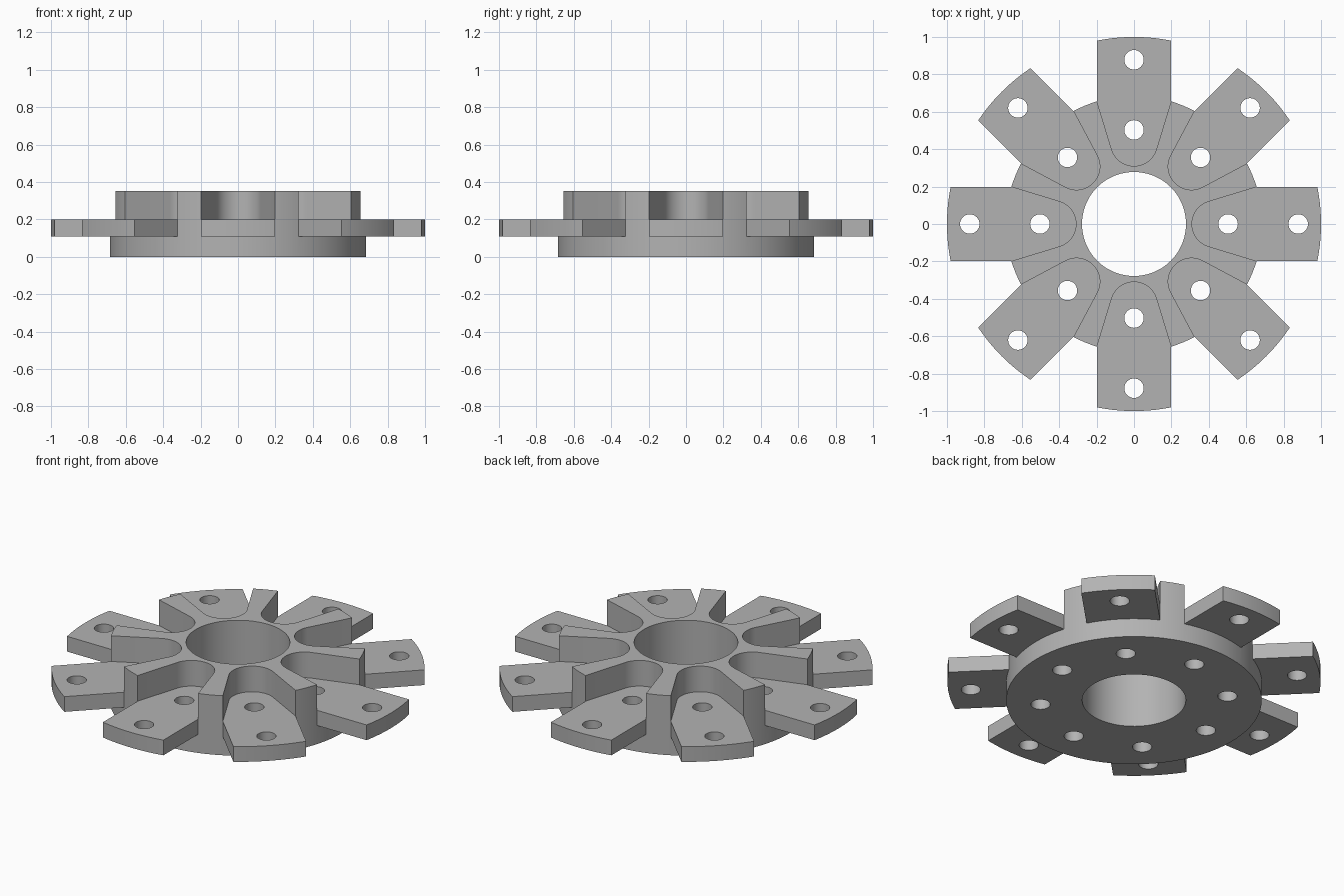
import bpy, bmesh, math
from mathutils import Matrix, Vector

cube = bpy.data.objects.get("Cube")
if cube:
    bpy.data.objects.remove(cube, do_unlink=True)

COUNT = 8
HUB_R, BORE_R, HUB_TOP = 0.685, 0.278, 0.352
BLADE_LOW, BLADE_TOP = 0.11, 0.2
HALF_W, TIP_R, TIP_X = 0.198, 0.125, 0.435
HOLE_R, HOLE_IN, HOLE_OUT = 0.052, 0.503, 0.878

grey = bpy.data.materials.new("machined grey")
grey.use_nodes = True
tone = (0.45, 0.45, 0.45, 1)
grey.diffuse_color = tone
grey.node_tree.nodes["Principled BSDF"].inputs["Base Color"].default_value = tone


def arc(cx, radius, start, end, steps):
    """Points along an arc centred on the x axis."""
    return [(cx + radius * math.cos(start + (end - start) * i / steps),
             radius * math.sin(start + (end - start) * i / steps))
            for i in range(steps + 1)]


def circle(cx, radius, steps):
    return arc(cx, radius, 0, math.tau, steps)[:-1]


def blade_outline():
    """Rounded root, tapered neck, straight sides and curved outer end."""
    neck_x = math.sqrt(HUB_R ** 2 - HALF_W ** 2)
    # Tangent angle from the neck corner to the root circle
    dx = neck_x - TIP_X
    tangent = math.atan2(HALF_W, dx) + math.acos(TIP_R / math.hypot(dx, HALF_W))
    sweep = math.asin(HALF_W)
    return ([(neck_x, -HALF_W)] + arc(0, 1, -sweep, sweep, 16) + [(neck_x, HALF_W)]
            + arc(TIP_X, TIP_R, tangent, math.tau - tangent, 32))


def prism(name, outlines, low, high):
    """Extrude one or more outlines between two heights."""
    bm = bmesh.new()
    for points in outlines:
        face = bm.faces.new([bm.verts.new((x, y, low)) for x, y in points])
        top = bmesh.ops.extrude_face_region(bm, geom=[face])["geom"]
        bmesh.ops.translate(bm, vec=Vector((0, 0, high - low)),
                            verts=[v for v in top if isinstance(v, bmesh.types.BMVert)])
    bmesh.ops.recalc_face_normals(bm, faces=bm.faces[:])
    mesh = bpy.data.meshes.new(name)
    bm.to_mesh(mesh)
    bm.free()
    mesh.materials.append(grey)
    obj = bpy.data.objects.new(name, mesh)
    bpy.context.collection.objects.link(obj)
    return obj


def spin(points):
    """Repeat an outline around the centre."""
    turns = [Matrix.Rotation(math.tau * i / COUNT, 2) for i in range(COUNT)]
    return [[tuple(turn @ Vector(p)) for p in points] for turn in turns]


def select(obj):
    bpy.ops.object.select_all(action="DESELECT")
    obj.select_set(True)
    bpy.context.view_layer.objects.active = obj


def cut(obj, cutter):
    cutter.hide_render = True
    mod = obj.modifiers.new("cut", "BOOLEAN")
    mod.operation = "DIFFERENCE"
    mod.solver = "EXACT"
    mod.object = cutter
    select(obj)
    bpy.ops.object.modifier_apply(modifier=mod.name)
    bpy.data.objects.remove(cutter, do_unlink=True)


def smooth(obj):
    select(obj)
    bpy.ops.object.shade_smooth_by_angle(angle=math.radians(15))


# Hub with bore, blade pockets and bolt holes
hub = prism("hub", [circle(0, HUB_R, 128)], 0, HUB_TOP)
cut(hub, prism("bore_cutter", [circle(0, BORE_R, 96)], -1, 1))
cut(hub, prism("pocket_cutter", spin(blade_outline()), BLADE_LOW, 1))
cut(hub, prism("bolt_cutter", spin(circle(HOLE_IN, HOLE_R, 32)), -1, 1))
smooth(hub)

# One drilled blade, repeated around the hub
blade = prism("blade_1", [blade_outline()], BLADE_LOW, BLADE_TOP)
holes = [circle(x, HOLE_R, 32) for x in (HOLE_IN, HOLE_OUT)]
cut(blade, prism("blade_hole_cutter", holes, -1, 1))
smooth(blade)
for i in range(1, COUNT):
    twin = blade.copy()
    twin.name = f"blade_{i + 1}"
    twin.rotation_euler.z = math.tau * i / COUNT
    bpy.context.collection.objects.link(twin)
